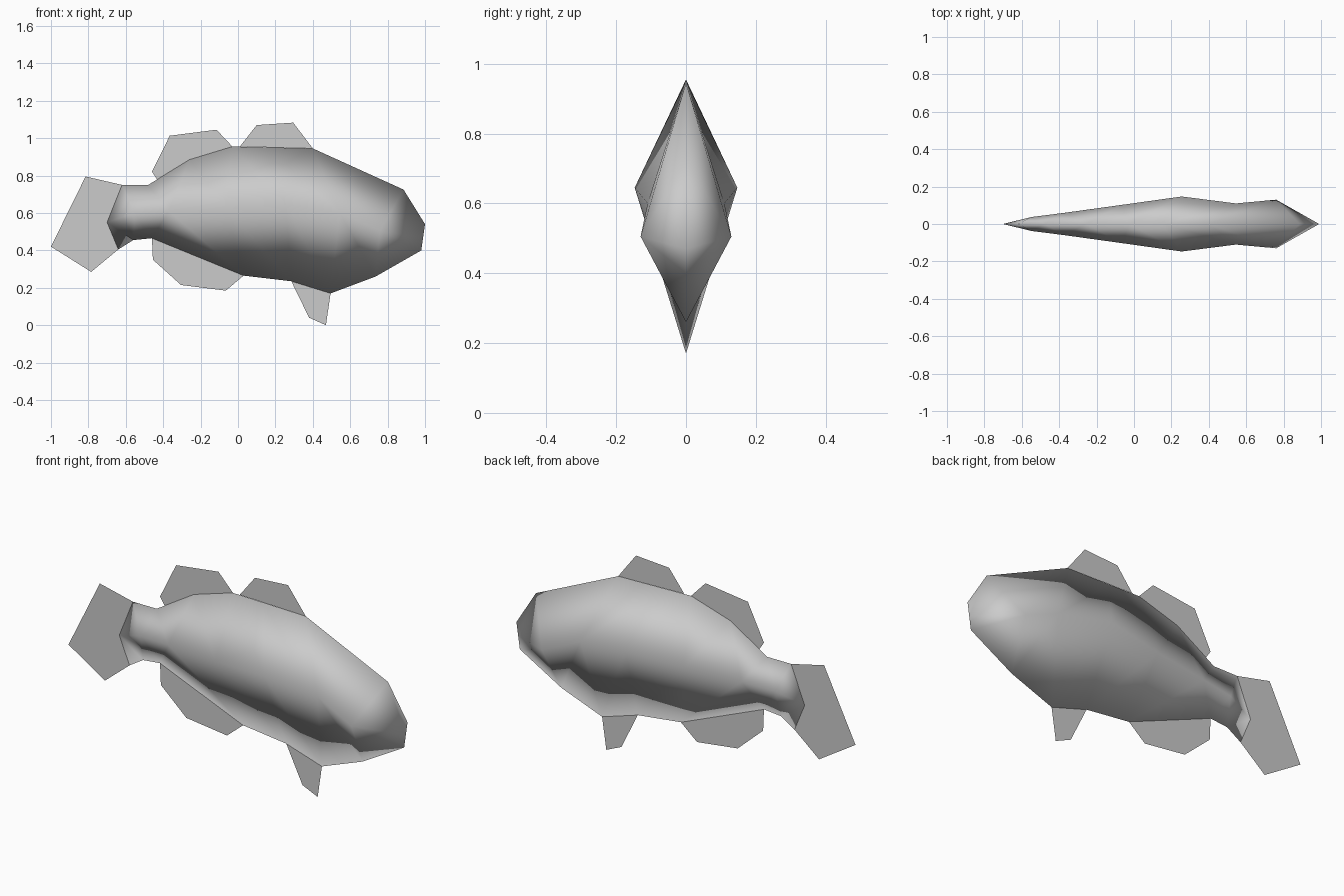
import bpy

cube = bpy.data.objects.get("Cube")
if cube:
    bpy.data.objects.remove(cube)

# One plain grey for the whole fish
grey = bpy.data.materials.new("plain grey")
grey.use_nodes = True
colour = (0.6, 0.6, 0.6, 1)
grey.diffuse_color = colour
bsdf = next(n for n in grey.node_tree.nodes if n.type == 'BSDF_PRINCIPLED')
bsdf.inputs["Base Color"].default_value = colour


def add_mesh(name, verts, faces, smooth=False):
    mesh = bpy.data.meshes.new(name)
    mesh.from_pydata(verts, [], faces)
    mesh.materials.append(grey)
    for p in mesh.polygons:
        p.use_smooth = smooth
    obj = bpy.data.objects.new(name, mesh)
    bpy.context.collection.objects.link(obj)
    return obj


# Body: the back, flank and keel lines, from tail to snout
back = [(-.62, .75), (-.48, .75), (-.26, .885), (-.03, .955),
        (.15, .951), (.40, .945), (.885, .725), (1, .54)]
flank = [(-.70, 0, .55), (-.55, .037, .60), (-.37, .06, .61), (-.06, .103, .62),
         (.255, .147, .645), (.545, .11, .60), (.76, .13, .505), (.99, 0, .47)]
keel = [(-.64, .405), (-.56, .455), (-.46, .465), (.03, .265),
        (.285, .235), (.495, .17), (.735, .26), (.98, .40)]

n = len(back)
verts = [(x, 0, z) for x, z in back]
verts += [(x, -w, z) for x, w, z in flank]
verts += [(x, 0, z) for x, z in keel]
faces = []
for row in range(2):
    for i in range(n - 1):
        a, b = row * n + i, (row + 1) * n + i
        faces.append((a, b, b + 1, a + 1))
body = add_mesh("body", verts, faces, smooth=True)

# The second half of the body is mirrored and welded along the midline
mirror = body.modifiers.new("mirror", 'MIRROR')
mirror.use_axis = (False, True, False)
mirror.use_clip = True
mirror.merge_threshold = 0.002

# Fins: flat sheets on the midline
fins = {
    "tail_fin": [(-.815, .795), back[0], (-.70, .55), keel[0], (-.785, .285), (-1, .42)],
    "rear_back_fin": [(-.43, .775), (-.46, .82), (-.365, 1.013), (-.115, 1.045),
                      back[3], back[2]],
    "front_back_fin": [(.01, .955), (.10, 1.07), (.295, 1.083), back[5]],
    "rear_belly_fin": [keel[2], (-.455, .35), (-.305, .215), (-.065, .185), keel[3]],
    "front_belly_fin": [keel[4], (.38, .04), (.47, 0), keel[5]],
}
for name, outline in fins.items():
    add_mesh(name, [(x, 0, z) for x, z in outline], [range(len(outline))])
